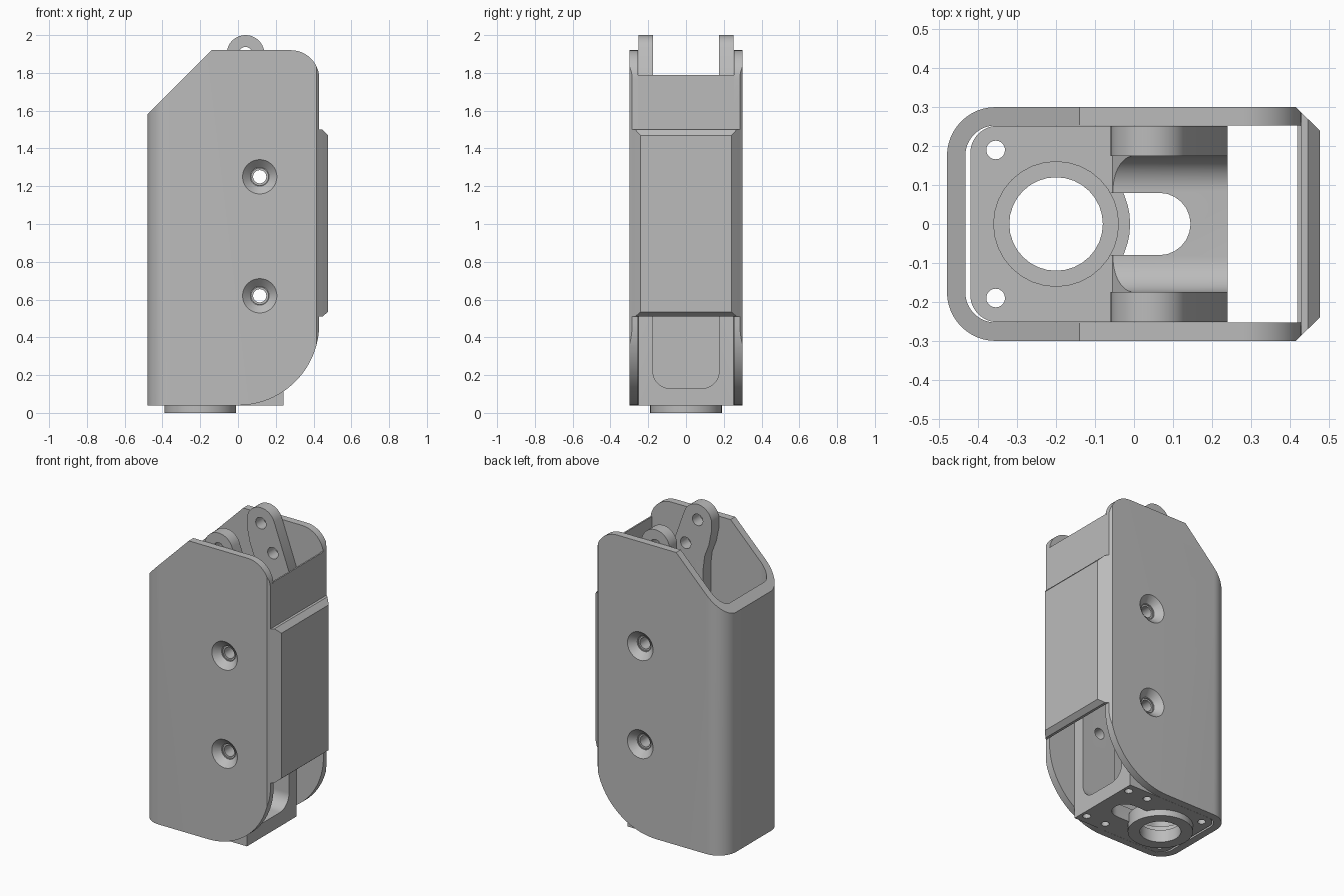
import bpy, bmesh, math
from mathutils import Vector

cube = bpy.data.objects.get("Cube")
if cube:
    bpy.data.objects.remove(cube)

grey = bpy.data.materials.new("light_grey")
grey.use_nodes = True
grey.diffuse_color = (0.5, 0.5, 0.5, 1)
grey.node_tree.nodes["Principled BSDF"].inputs["Base Color"].default_value = (0.5, 0.5, 0.5, 1)


def arc(cx, cy, r, start, end, n=12):
    angles = [math.radians(start + (end - start) * i / n) for i in range(n + 1)]
    return [(cx + r * math.cos(a), cy + r * math.sin(a)) for a in angles]


def loft(name, loops):
    """Join equal loops of points into a closed solid."""
    bm = bmesh.new()
    rings = [[bm.verts.new(p) for p in loop] for loop in loops]
    n = len(rings[0])
    bm.faces.new(rings[0])
    bm.faces.new(rings[-1])
    for a, b in zip(rings, rings[1:]):
        for i in range(n):
            j = (i + 1) % n
            bm.faces.new((a[i], a[j], b[j], b[i]))
    bmesh.ops.recalc_face_normals(bm, faces=bm.faces)
    mesh = bpy.data.meshes.new(name)
    bm.to_mesh(mesh)
    bm.free()
    mesh.materials.append(grey)
    obj = bpy.data.objects.new(name, mesh)
    bpy.context.collection.objects.link(obj)
    return obj


def place(point, axis, depth):
    p = list(point)
    p.insert("xyz".index(axis), depth)
    return Vector(p)


def prism(name, points, axis, low, high):
    return loft(name, [[place(p, axis, d) for p in points] for d in (low, high)])


def rod(name, u, v, axis, low, high, r1, r2=None, n=32):
    """Round bar or cone along an axis."""
    ends = ((low, r1), (high, r1 if r2 is None else r2))
    return loft(name, [[place(p, axis, d) for p in arc(u, v, r, 0, 360, n)[:-1]] for d, r in ends])


def combine(obj, tool, operation="DIFFERENCE"):
    mod = obj.modifiers.new("cut", "BOOLEAN")
    mod.operation, mod.object, mod.solver = operation, tool, "EXACT"
    bpy.context.view_layer.objects.active = obj
    bpy.ops.object.modifier_apply(modifier=mod.name)
    bpy.data.objects.remove(tool)


def smooth(obj):
    bpy.ops.object.select_all(action="DESELECT")
    obj.select_set(True)
    bpy.context.view_layer.objects.active = obj
    bpy.ops.object.shade_smooth_by_angle(angle=math.radians(25))


# Outer shell: side outline limited to a U-shaped plan
outline = [(-0.48, 0.04)] + arc(0, 0.47, 0.43, -90, 0, 24) + arc(0.28, 1.77, 0.15, 0, 90)
outline += [(-0.14, 1.92), (-0.48, 1.58)]
shell = prism("outer_shell", outline, "y", -0.32, 0.32)
half = [(0.43, 0.253)] + [(0.43, 0.285), (0.415, 0.3)] + arc(-0.355, 0.175, 0.125, 90, 180)
inner = arc(-0.355, 0.175, 0.078, 90, 180)
plan = half + [(x, -y) for x, y in reversed(half)]
plan += [(x, -y) for x, y in inner] + list(reversed(inner))
combine(shell, prism("shell_plan", plan, "z", 0, 2), "INTERSECT")

# Inner bracket: side outline hollowed by a round-bottomed channel
post = [(-0.06, 0.04), (0.24, 0.04), (0.24, 1.64)] + arc(0.04, 1.9, 0.1, 20, 180, 20)
post += [(-0.058, 1.85), (-0.04, 1.76), (-0.01, 1.68), (0, 1.6), (0, 0.22), (-0.06, 0.12)]
bracket = prism("inner_bracket", post, "y", -0.252, 0.252)
channel = arc(-0.085, 0.22, 0.09, 180, 270) + arc(0.085, 0.22, 0.09, 270, 360)
channel += [(0.175, 2.2), (-0.175, 2.2)]
combine(bracket, prism("channel", channel, "x", -0.6, 0.6))

# Base plate under the bracket
corner = arc(-0.35, 0.182, 0.07, 90, 180)
base = [(0.239, 0.252)] + corner + [(x, -y) for x, y in reversed(corner)] + [(0.239, -0.252)]
combine(bracket, prism("base_plate", base, "z", 0.04, 0.128), "UNION")

# Slot, collar and stepped bore
slot = [(-0.06, 0.08)] + [(-0.06, -0.08)] + arc(0.065, 0, 0.08, -90, 90)
combine(bracket, prism("slot", slot, "z", -0.1, 0.3))
combine(bracket, rod("collar", -0.2, 0, "z", 0, 0.09, 0.19, n=48), "UNION")
combine(bracket, rod("bore", -0.2, 0, "z", -0.1, 0.3, 0.12))
combine(bracket, rod("bore_step", -0.2, 0, "z", 0.08, 0.3, 0.16))

# Base screw holes: through at the rounded end, blind at the square end
for y in (-0.19, 0.19):
    for x, top in ((-0.355, 0.3), (0.06, 0.09), (0.2, 0.09)):
        combine(bracket, rod("base_hole", x, y, "z", -0.1, top, 0.024, n=20))

# Pivot holes in the post heads
for x, z in ((0.04, 1.9), (0.125, 1.73)):
    combine(bracket, rod("pivot_hole", x, z, "y", -0.5, 0.5, 0.037, n=24))

# Side bolt holes with countersinks
for z in (0.62, 1.25):
    combine(bracket, rod("bolt_hole", 0.115, z, "y", -0.5, 0.5, 0.035, n=24))
    combine(shell, rod("bolt_clearance", 0.115, z, "y", -0.5, 0.5, 0.045, n=32))
    for side in (-1, 1):
        combine(shell, rod("countersink", 0.115, z, "y", 0.26 * side, 0.302 * side, 0.05, 0.093))

# Rear closing panel and raised chamfered cover
panel = [(-0.26, 0.52), (0.26, 0.52), (0.26, 1.79), (-0.26, 1.79)]
panel_obj = prism("rear_panel", panel, "x", 0.42, 0.4295)
sections = ((0.43, 0.285, 0.51, 1.5), (0.447, 0.269, 0.51, 1.5), (0.477, 0.24, 0.535, 1.468))
cover = loft("rear_cover", [[(x, -w, a), (x, w, a), (x, w, b), (x, -w, b)]
                            for x, w, a, b in sections])

for part in (shell, bracket):
    smooth(part)
